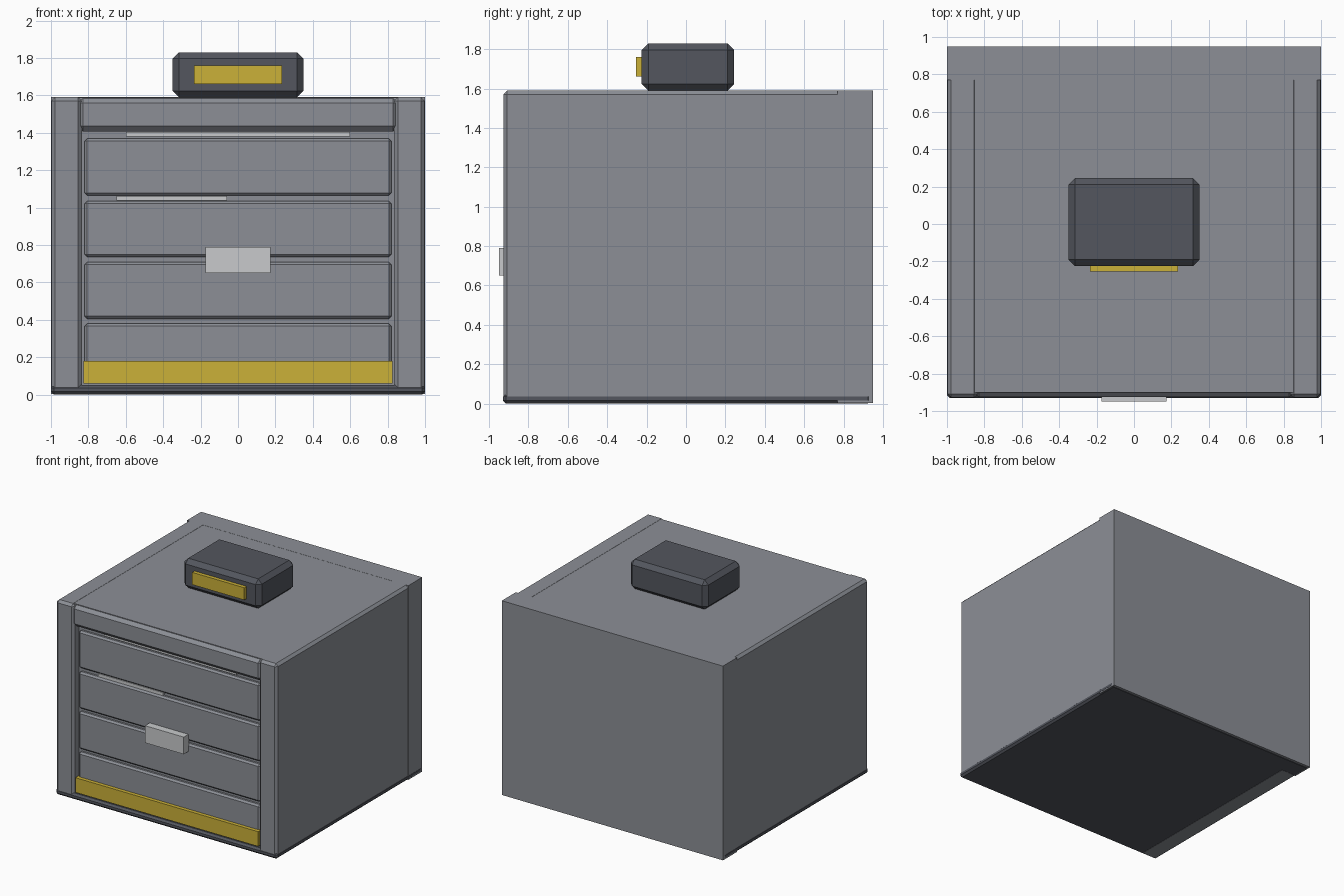
import bpy

old = bpy.data.objects.get("Cube")
if old:
    bpy.data.objects.remove(old, do_unlink=True)


def material(name, r, g, b):
    """Flat material from 8-bit display values, stored as linear."""
    colour = [(((c / 255) + 0.055) / 1.055) ** 2.4 for c in (r, g, b)] + [1]
    mat = bpy.data.materials.new(name)
    mat.use_nodes = True
    mat.diffuse_color = colour
    mat.node_tree.nodes["Principled BSDF"].inputs["Base Color"].default_value = colour
    return mat


grey = material("body grey", 140, 143, 150)
dark = material("charcoal", 83, 86, 94)
yellow = material("warning yellow", 203, 177, 56)
pale = material("pale metal", 200, 202, 204)


def box(name, mat, x, y, z, chamfer=0):
    """Box between (min, max) pairs, with an optional one-step chamfer."""
    bpy.ops.mesh.primitive_cube_add(size=1)
    ob = bpy.context.object
    ob.name = name
    ob.location = [(a + b) / 2 for a, b in (x, y, z)]
    ob.scale = [b - a for a, b in (x, y, z)]
    bpy.ops.object.transform_apply(location=True, rotation=False, scale=True)
    ob.data.materials.append(mat)
    if chamfer:
        mod = ob.modifiers.new("chamfer", "BEVEL")
        mod.width = chamfer
        mod.segments = 1
    return ob


# Shell: back block, roof, side walls and front lintel
box("back_wall", grey, (-0.999, 0.999), (0.77, 0.95), (0.004, 1.59))
box("roof", grey, (-0.97, 0.97), (-0.90, 0.80), (1.45, 1.589))
box("left_wall", grey, (0.835, 0.998), (-0.928, 0.80), (0.004, 1.59), 0.02)
box("right_wall", grey, (-0.998, -0.835), (-0.928, 0.80), (0, 1.59), 0.02)
box("lintel", grey, (-0.86, 0.86), (-0.925, -0.70), (1.407, 1.588), 0.03)

# Dark base slab
box("base", dark, (-1, 1), (-0.93, 0.94), (0.001, 0.05), 0.015)

# Recessed shutter with four slats
box("shutter_back", grey, (-0.85, 0.85), (-0.86, -0.80), (0.04, 1.45))
for i, (low, high) in enumerate([(0.06, 0.38), (0.405, 0.71), (0.735, 1.035), (1.065, 1.37)]):
    box(f"shutter_slat_{i + 1}", grey, (-0.82, 0.82), (-0.89, -0.83), (low, high), 0.014)

# Pale strips in the slat gaps, and the handle
box("upper_strip", pale, (-0.60, 0.60), (-0.875, -0.84), (1.38, 1.405))
box("lower_strip", pale, (-0.65, -0.06), (-0.88, -0.84), (1.037, 1.063))
box("handle", pale, (-0.175, 0.175), (-0.95, -0.88), (0.65, 0.79))

# Yellow threshold bar
box("threshold_bar", yellow, (-0.825, 0.825), (-0.92, -0.87), (0.06, 0.18))

# Roof unit with its lamp
box("roof_unit", dark, (-0.35, 0.35), (-0.225, 0.245), (1.589, 1.83), 0.034)
box("roof_lamp", yellow, (-0.235, 0.235), (-0.255, -0.20), (1.66, 1.76))
